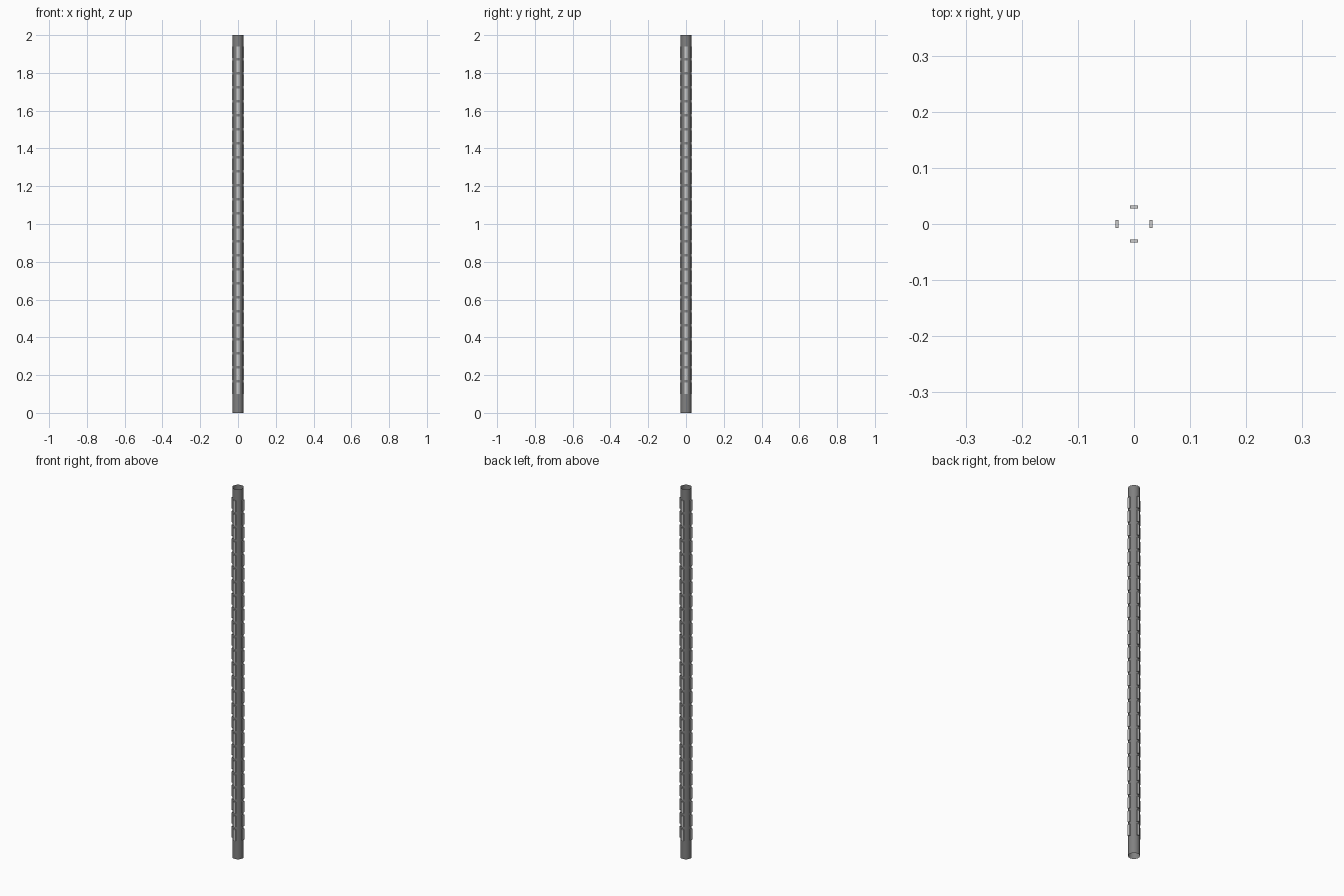
import bpy, bmesh, math
from mathutils import Matrix

if "Cube" in bpy.data.objects:
    bpy.data.objects.remove(bpy.data.objects["Cube"])

HEIGHT = 2.0
TUBE_RADIUS = 0.028
ROWS, FIRST_Z, PITCH = 25, 0.1, 0.0741
BLOCK_SIZE = (0.0135, 0.0055, 0.0605)   # width, depth, height
BLOCK_OFFSET = 0.0302


def add_object(name, bm):
    mesh = bpy.data.meshes.new(name)
    bm.to_mesh(mesh)
    bm.free()
    obj = bpy.data.objects.new(name, mesh)
    bpy.context.collection.objects.link(obj)
    return obj


# Open-ended dark pole
bm = bmesh.new()
bmesh.ops.create_cone(bm, cap_ends=False, segments=32, radius1=TUBE_RADIUS,
                      radius2=TUBE_RADIUS, depth=HEIGHT,
                      matrix=Matrix.Translation((0, 0, HEIGHT / 2)))
for face in bm.faces:
    face.smooth = True
pole = add_object("pole", bm)
dark = bpy.data.materials.new("dark_grey")
dark.diffuse_color = (0.22, 0.22, 0.22, 1)
dark.use_nodes = True
dark.node_tree.nodes["Principled BSDF"].inputs["Base Color"].default_value = dark.diffuse_color
pole.data.materials.append(dark)

# Columns of raised blocks on the four sides
for i, side in enumerate(("front", "right", "back", "left")):
    turn = Matrix.Rotation(i * math.pi / 2, 4, 'Z')
    bm = bmesh.new()
    for row in range(ROWS):
        z = FIRST_Z + BLOCK_SIZE[2] / 2 + row * PITCH
        place = turn @ Matrix.Translation((0, -BLOCK_OFFSET, z))
        bmesh.ops.create_cube(bm, size=1.0,
                              matrix=place @ Matrix.Diagonal((*BLOCK_SIZE, 1)))
    add_object(side + "_block_column", bm)
